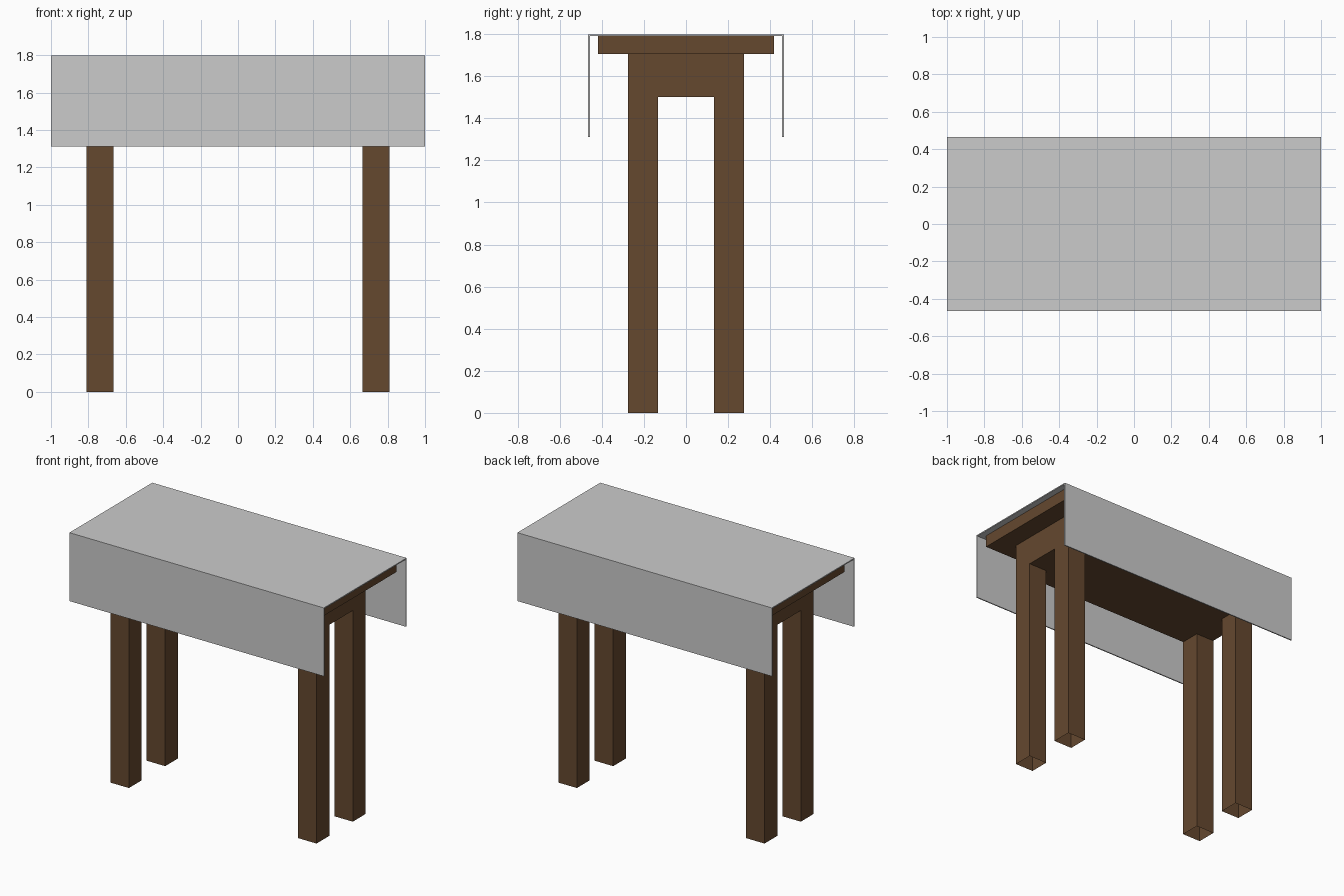
import bpy, bmesh
from itertools import product

if "Cube" in bpy.data.objects:
    bpy.data.objects.remove(bpy.data.objects["Cube"])

wood = bpy.data.materials.new("dark_wood")
wood.diffuse_color = (0.13, 0.065, 0.028, 1)
wood.use_nodes = True
wood.node_tree.nodes["Principled BSDF"].inputs["Base Color"].default_value = wood.diffuse_color


def finish(name, bm, mat=None):
    bmesh.ops.recalc_face_normals(bm, faces=bm.faces)
    mesh = bpy.data.meshes.new(name)
    bm.to_mesh(mesh)
    bm.free()
    obj = bpy.data.objects.new(name, mesh)
    bpy.context.collection.objects.link(obj)
    if mat:
        mesh.materials.append(mat)
    return obj


def extrude(bm, faces, vec):
    new = bmesh.ops.extrude_face_region(bm, geom=faces)["geom"]
    verts = [g for g in new if isinstance(g, bmesh.types.BMVert)]
    bmesh.ops.translate(bm, verts=verts, vec=vec)
    return [g for g in new if isinstance(g, bmesh.types.BMFace)]


# Apron block with four legs drawn down from its corners, open at the feet
bm = bmesh.new()
xs, ys = (-0.81, -0.665, 0.665, 0.81), (-0.275, -0.132, 0.132, 0.275)
grid = [[bm.verts.new((x, y, 1.705)) for y in ys] for x in xs]
top = [bm.faces.new((grid[i][j], grid[i + 1][j], grid[i + 1][j + 1], grid[i][j + 1]))
       for i, j in product(range(3), repeat=2)]
under = extrude(bm, top, (0, 0, -0.205))
for f in under:
    c = f.calc_center_median()
    if abs(c.x) > 0.6 and abs(c.y) > 0.1:
        feet = extrude(bm, [f], (0, 0, -1.5))
        bmesh.ops.delete(bm, geom=feet, context="FACES_ONLY")
finish("apron_and_legs", bm, wood)

# Table board
bm = bmesh.new()
bmesh.ops.create_cube(bm, size=1)
bmesh.ops.scale(bm, vec=(1.91, 0.835, 0.085), verts=bm.verts)
bmesh.ops.translate(bm, vec=(0, 0, 1.7475), verts=bm.verts)
finish("table_board", bm, wood)

# Cloth: thin folded profile swept along x
bm = bmesh.new()
w, t, low, high = 0.465, 0.008, 1.312, 1.798
profile = [(-w, low), (-w, high), (w, high), (w, low),
           (w - t, low), (w - t, high - t), (t - w, high - t), (t - w, low)]
face = bm.faces.new([bm.verts.new((-1, y, z)) for y, z in profile])
end = bmesh.ops.extrude_face_region(bm, geom=[face], use_keep_orig=True)["geom"]
bmesh.ops.translate(bm, vec=(2, 0, 0), verts=[g for g in end if isinstance(g, bmesh.types.BMVert)])
finish("tablecloth", bm)
